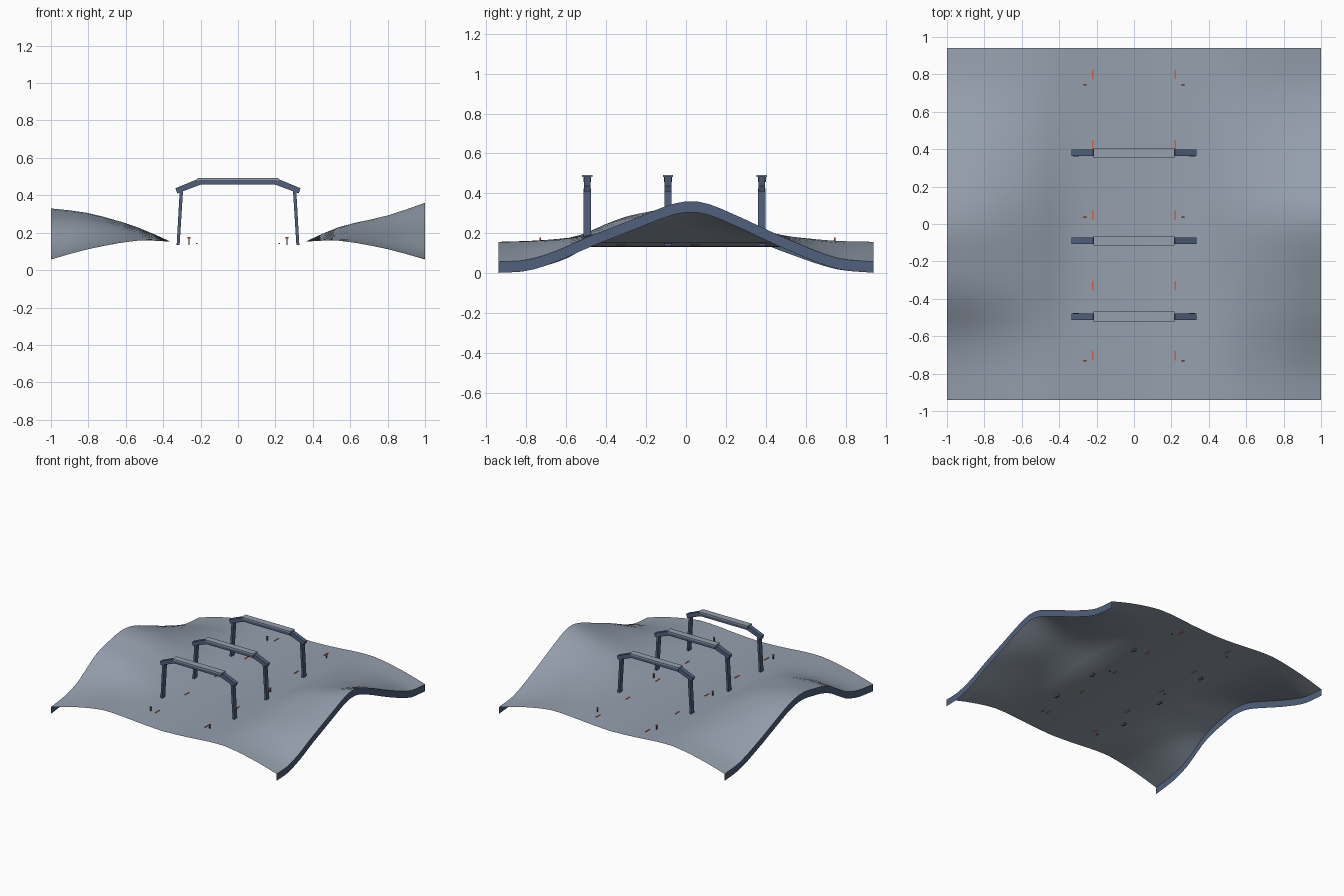
import bpy, bmesh, math
from mathutils import Vector

cube = bpy.data.objects.get("Cube")
if cube:
    bpy.data.objects.remove(cube, do_unlink=True)


def material(name, rgb):
    m = bpy.data.materials.new(name)
    m.use_nodes = True
    m.diffuse_color = (*rgb, 1)
    m.node_tree.nodes["Principled BSDF"].inputs["Base Color"].default_value = (*rgb, 1)
    return m


GREY = material("pale grey", (0.30, 0.35, 0.42))
BLUE = material("slate blue", (0.08, 0.115, 0.20))
ORANGE = material("orange", (0.62, 0.12, 0.05))
DARK = material("dark grey", (0.05, 0.055, 0.065))


def add_object(name, bm, mat, smooth=False):
    mesh = bpy.data.meshes.new(name)
    bm.to_mesh(mesh)
    bm.free()
    mesh.materials.append(mat)
    for p in mesh.polygons:
        p.use_smooth = smooth
    ob = bpy.data.objects.new(name, mesh)
    bpy.context.collection.objects.link(ob)
    return ob


def add_prism(name, outline, y, depth, mat):
    """Extrude an (x, z) outline along y, centred on y."""
    bm = bmesh.new()
    face = bm.faces.new([bm.verts.new((x, y - depth / 2, z)) for x, z in outline])
    out = bmesh.ops.extrude_face_region(bm, geom=[face])
    moved = [v for v in out["geom"] if isinstance(v, bmesh.types.BMVert)]
    bmesh.ops.translate(bm, verts=moved, vec=(0, depth, 0))
    bmesh.ops.recalc_face_normals(bm, faces=bm.faces)
    return add_object(name, bm, mat)


def add_box(name, x, y, z0, z1, width, depth, mat):
    a, b = x - width / 2, x + width / 2
    return add_prism(name, [(a, z0), (b, z0), (b, z1), (a, z1)], y, depth, mat)


def interpolate(points, t):
    """Cubic curve through sorted (position, value) points."""
    n = len(points)
    i = next((k for k in range(n - 1) if t <= points[k + 1][0]), n - 2)

    def slope(k):
        a, b = points[max(k - 1, 0)], points[min(k + 1, n - 1)]
        return (b[1] - a[1]) / (b[0] - a[0])

    (p, u), (q, v) = points[i], points[i + 1]
    h, s = q - p, (t - p) / (q - p)
    return (u * (1 + 2 * s) * (1 - s) ** 2 + v * s * s * (3 - 2 * s)
            + h * (slope(i) * s * (1 - s) ** 2 - slope(i + 1) * s * s * (1 - s)))


# Ground: a shallow road trough between two swelling banks
HALF_Y = 0.94
LOW = [(0.36, 0.152), (0.54, 0.157), (0.8, 0.112), (1, 0.057)]
HIGH = {1: [(0.36, 0.152), (0.54, 0.23), (0.8, 0.292), (1, 0.36)],
        -1: [(0.36, 0.152), (0.54, 0.23), (0.8, 0.305), (1, 0.33)]}
RIDGE = {1: [(-0.94, 0), (-0.8, 0.03), (-0.65, 0.18), (-0.5, 0.40), (-0.3, 0.66),
             (-0.1, 0.92), (0, 1), (0.1, 0.97), (0.25, 0.77), (0.5, 0.39),
             (0.75, 0.07), (0.94, 0)],
         -1: [(-0.94, 0), (-0.75, 0.09), (-0.6, 0.26), (-0.5, 0.47), (-0.4, 0.69),
              (-0.3, 0.83), (-0.2, 0.91), (-0.05, 1), (0.1, 0.93), (0.3, 0.66),
              (0.5, 0.37), (0.75, 0.07), (0.94, 0)]}


def ground_z(x, y):
    side, ax = (1 if x >= 0 else -1), abs(x)
    if ax <= 0.36:
        return 0.13 + 0.022 * (ax / 0.36) ** 1.5
    low, high = interpolate(LOW, ax), interpolate(HIGH[side], ax)
    return low + (high - low) * max(0, interpolate(RIDGE[side], y))


half = [0.12, 0.24, 0.36, 0.45, 0.54, 0.63, 0.72, 0.81, 0.9, 1]
xs = [-x for x in reversed(half)] + [0] + half
ROWS = 32
ys = [HALF_Y * (2 * j / ROWS - 1) for j in range(ROWS + 1)]


def add_sheet(name, rows, mat, smooth):
    """Skin a grid of points with quads."""
    bm = bmesh.new()
    grid = [[bm.verts.new(p) for p in row] for row in rows]
    for a, b in zip(grid, grid[1:]):
        for i in range(len(a) - 1):
            bm.faces.new((a[i], a[i + 1], b[i + 1], b[i]))
    return add_object(name, bm, mat, smooth)


add_sheet("ground", [[(x, y, ground_z(x, y)) for x in xs] for y in ys], GREY, True)

# Hanging edge strips along both sides of the ground
for side, label in ((1, "left"), (-1, "right")):
    strip = [[(side, y, ground_z(side, y) - drop) for drop in (0.055, 0)][::-side] for y in ys]
    add_sheet(label + "_edge_strip", strip, BLUE, False)

# Three gantries over the road
for n, y in enumerate((-0.495, -0.09, 0.38), 1):
    tag = f"gantry_{n}_"
    for s, label in ((1, "left"), (-1, "right")):
        leg = [(0.312, 0.135), (0.328, 0.135), (0.312, 0.418), (0.294, 0.425)]
        arm = [(0.325, 0.41), (0.334, 0.438), (0.22, 0.485), (0.20, 0.457)]
        add_prism(tag + label + "_leg", [(s * x, z) for x, z in leg], y, 0.036, BLUE)
        add_prism(tag + label + "_arm", [(s * x, z) for x, z in arm], y, 0.034, BLUE)
    add_box(tag + "beam", 0, y, 0.457, 0.482, 0.42, 0.04, BLUE)
    add_box(tag + "top_plate", 0, y, 0.481, 0.493, 0.435, 0.052, GREY)

# Lane dashes and small roadside marker posts
for s, label in ((1, "left"), (-1, "right")):
    for n in range(5):
        z = ground_z(0.22, 0)
        add_box(f"{label}_lane_dash_{n + 1}", s * 0.22, -0.705 + 0.376 * n,
                z - 0.002, z + 0.004, 0.008, 0.05, ORANGE)
    for n, y in enumerate((-0.73, 0.035, 0.745), 1):
        add_box(f"{label}_marker_post_{n}", s * 0.262, y, 0.135, 0.172, 0.007, 0.007, DARK)
        add_box(f"{label}_marker_cap_{n}", s * 0.262, y, 0.168, 0.178, 0.014, 0.008, ORANGE)
